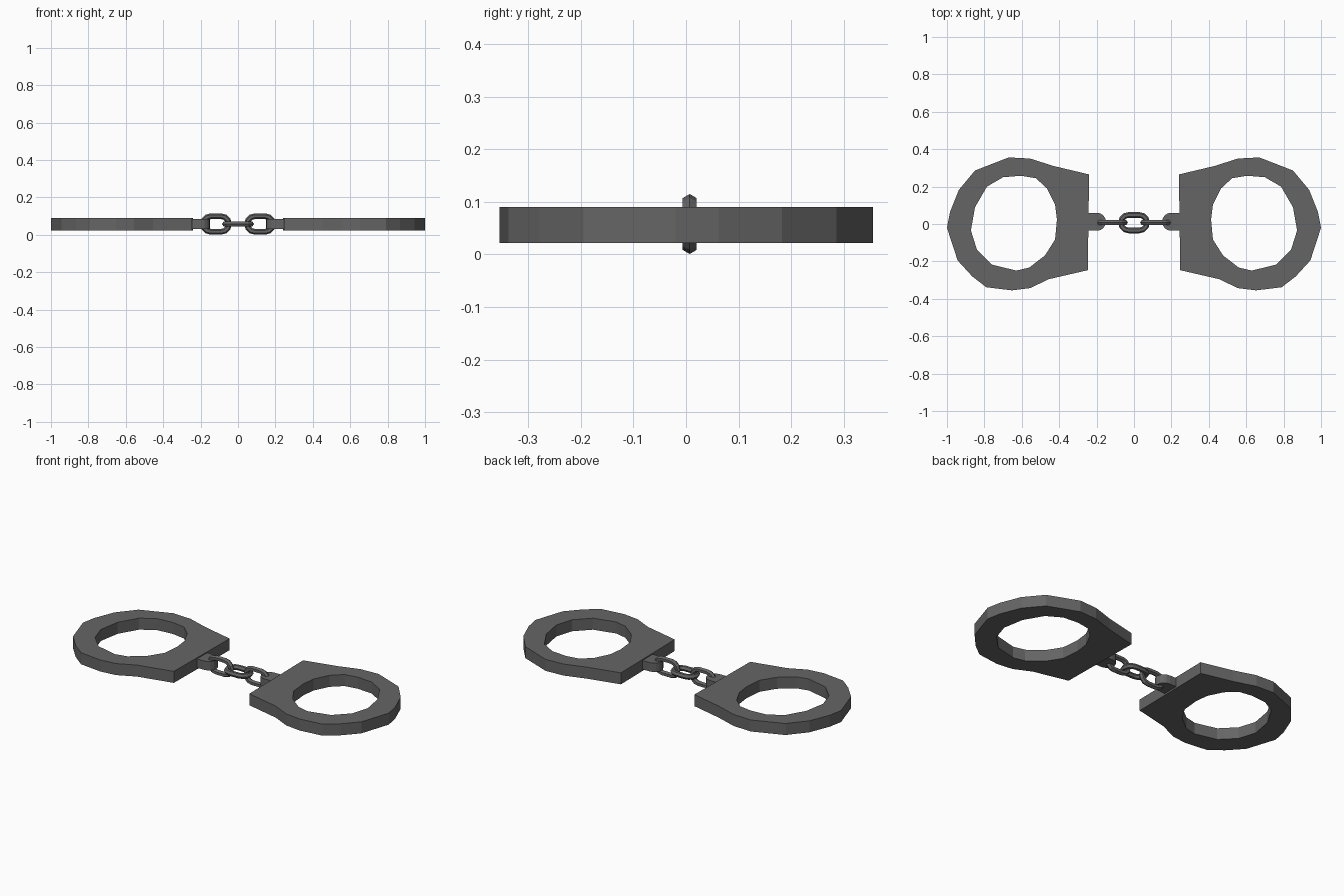
import bpy, bmesh
from math import sin, cos, pi
from mathutils import Vector, Matrix

if "Cube" in bpy.data.objects:
    bpy.data.objects.remove(bpy.data.objects["Cube"])

CY, CZ = 0.007, 0.058      # chain axis

dark = bpy.data.materials.new("dark_metal")
dark.diffuse_color = (0.13, 0.13, 0.13, 1)
dark.use_nodes = True
dark.node_tree.nodes["Principled BSDF"].inputs["Base Color"].default_value = dark.diffuse_color


def plate(name, loops, z0, z1, side):
    """Extrude closed 2D loops (inner loops become holes); side=-1 left, 1 right."""
    cu = bpy.data.curves.new(name, 'CURVE')
    cu.dimensions = '2D'
    cu.fill_mode = 'BOTH'
    cu.extrude = (z1 - z0) / 2
    for loop in loops:
        sp = cu.splines.new('POLY')
        sp.points.add(len(loop) - 1)
        for p, (x, y) in zip(sp.points, loop):
            p.co = (x * side, y, 0, 1)
        sp.use_cyclic_u = True
    tmp = bpy.data.objects.new(name + "_curve", cu)
    bpy.context.collection.objects.link(tmp)
    bpy.context.view_layer.update()
    dg = bpy.context.evaluated_depsgraph_get()
    me = bpy.data.meshes.new_from_object(tmp.evaluated_get(dg))
    bpy.data.objects.remove(tmp)
    me.transform(Matrix.Translation((0, 0, (z0 + z1) / 2)))
    bm = bmesh.new()
    bm.from_mesh(me)
    bmesh.ops.remove_doubles(bm, verts=bm.verts, dist=1e-5)
    bmesh.ops.recalc_face_normals(bm, faces=bm.faces)
    for f in bm.faces:
        f.smooth = False
    bm.to_mesh(me)
    bm.free()
    me.name = name
    me.materials.clear()
    me.materials.append(dark)
    bpy.context.collection.objects.link(bpy.data.objects.new(name, me))


def chain_link(name, cx, upright, half_len=0.085, half_wid=0.057, wire=0.0155, sides=6, seg=6):
    """Stadium-shaped link swept with a hexagonal wire."""
    r = half_wid - wire
    straight = half_len - half_wid
    path = []
    for end in (0, 1):
        for i in range(seg + 1):
            a = -pi / 2 + pi * i / seg + pi * end
            d = Vector((cos(a), sin(a), 0))
            path.append((Vector((straight * (1 - 2 * end), 0, 0)) + d * r, d))
    bm = bmesh.new()
    rings = []
    for p, d in path:
        ring = []
        for k in range(sides):
            t = 2 * pi * k / sides
            ring.append(bm.verts.new(p + d * wire * cos(t) + Vector((0, 0, wire * sin(t)))))
        rings.append(ring)
    for i, a in enumerate(rings):
        b = rings[(i + 1) % len(rings)]
        for k in range(sides):
            m = (k + 1) % sides
            bm.faces.new((a[k], b[k], b[m], a[m]))
    bmesh.ops.recalc_face_normals(bm, faces=bm.faces)
    if upright:
        bm.transform(Matrix.Rotation(pi / 2, 4, 'X'))
    bm.transform(Matrix.Translation((cx, CY, CZ)))
    me = bpy.data.meshes.new(name)
    bm.to_mesh(me)
    bm.free()
    me.materials.append(dark)
    bpy.context.collection.objects.link(bpy.data.objects.new(name, me))


# Cuff outline and wrist opening (right-hand side, mirrored for the left)
outer = [(0.24, 0.265), (0.43, 0.31), (0.556, 0.35), (0.67, 0.356), (0.85, 0.286),
         (0.936, 0.183), (0.984, 0.063), (1.0, -0.02), (0.943, -0.195), (0.865, -0.28),
         (0.79, -0.338), (0.652, -0.355), (0.556, -0.343), (0.455, -0.295), (0.247, -0.247)]
hole = [(0.604, 0.258), (0.70, 0.25), (0.786, 0.20), (0.85, 0.09), (0.872, -0.035),
        (0.84, -0.136), (0.76, -0.217), (0.63, -0.249), (0.56, -0.233), (0.476, -0.168),
        (0.422, -0.083), (0.412, 0.024), (0.422, 0.104), (0.465, 0.19), (0.525, 0.245)]

# Rounded lug joining cuff to chain
lug = [(0.26, -0.036), (0.26, 0.06)] + [
    (0.198 + 0.048 * cos(a), 0.012 + 0.048 * sin(a))
    for a in (pi / 2 + pi * i / 8 for i in range(9))]

for label, side in (("left", -1), ("right", 1)):
    plate(label + "_cuff", [outer, hole], 0.022, 0.09, side)
    plate(label + "_lug", [lug], 0.032, 0.084, side)
    chain_link(label + "_chain_link", side * 0.118, True)

chain_link("middle_chain_link", 0, False)
